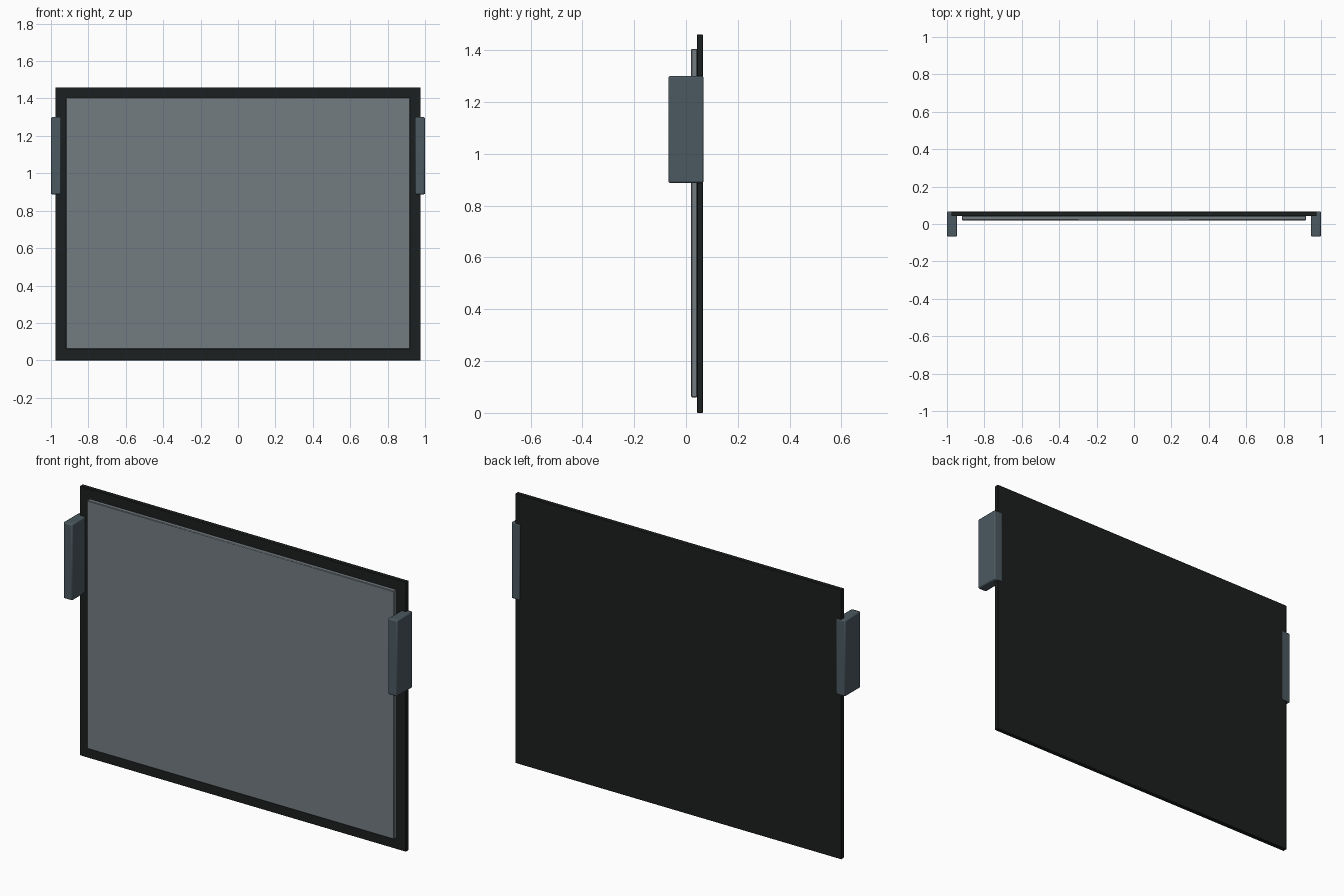
import bpy

if "Cube" in bpy.data.objects:
    bpy.data.objects.remove(bpy.data.objects["Cube"])


def material(name, rgb):
    m = bpy.data.materials.new(name)
    m.diffuse_color = (*rgb, 1)
    m.use_nodes = True
    m.node_tree.nodes["Principled BSDF"].inputs["Base Color"].default_value = m.diffuse_color
    return m


def box(name, x, y, z, mat, bevel, segments=1):
    """Bevelled box from (min, max) ranges on each axis."""
    ranges = (x, y, z)
    bpy.ops.mesh.primitive_cube_add(size=1, location=[(a + b) / 2 for a, b in ranges])
    ob = bpy.context.object
    ob.name = name
    ob.scale = [b - a for a, b in ranges]
    bpy.ops.object.transform_apply(location=False, rotation=False, scale=True)
    ob.data.materials.append(mat)
    mod = ob.modifiers.new("Bevel", "BEVEL")
    mod.width = bevel
    mod.segments = segments
    bpy.ops.object.shade_smooth_by_angle()
    return ob


black = material("black_backing", (0.012, 0.014, 0.014))
grey = material("grey_panel", (0.17, 0.2, 0.22))
slate = material("slate_bracket", (0.07, 0.1, 0.115))

# Backing board
box("backing_board", (-0.977, 0.977), (0.042, 0.066), (0, 1.46), black, 0.002)

# Raised front panel
box("front_panel", (-0.92, 0.92), (0.02, 0.044), (0.06, 1.405), grey, 0.003)

# Side brackets gripping the board edges
for side, name in ((-1, "left_bracket"), (1, "right_bracket")):
    x = sorted((side * 0.946, side * 1.0))
    box(name, x, (-0.068, 0.068), (0.887, 1.3), slate, 0.007, 2)
